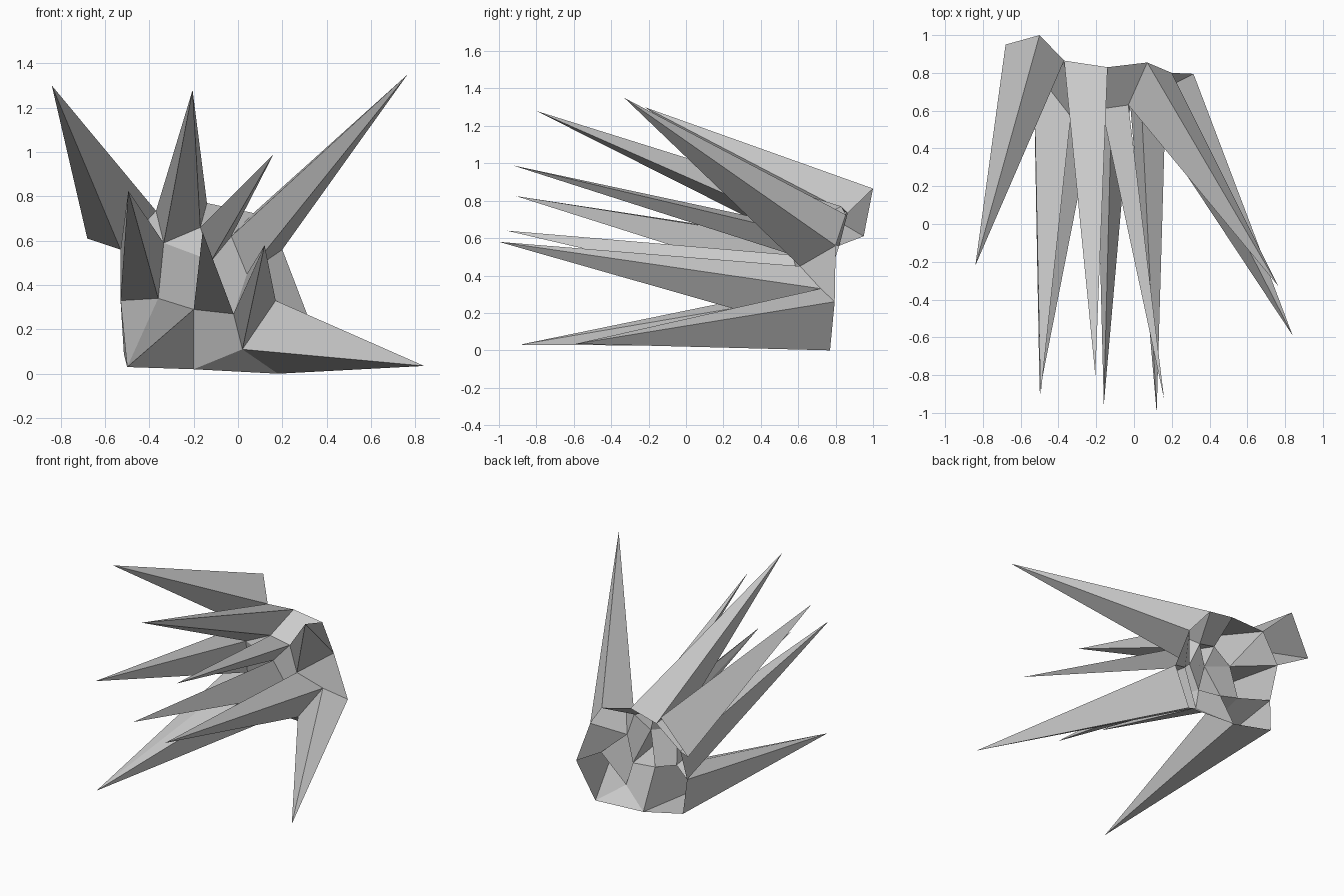
import bpy
from mathutils import Vector

cube = bpy.data.objects.get("Cube")
if cube:
    bpy.data.objects.remove(cube, do_unlink=True)

# One plain material for the whole shell
grey = bpy.data.materials.new("plain_grey")
grey.use_nodes = True
colour = (0.6, 0.6, 0.6, 1.0)
grey.diffuse_color = colour
grey.node_tree.nodes["Principled BSDF"].inputs["Base Color"].default_value = colour

# Open rim of the shell, walked around the back
rim = {
    "a": (-.68, .95, .61), "b": (-.5, 1, .865), "c": (-.37, .865, .735),
    "d": (-.14, .83, .77), "e": (.07, .855, .725), "f": (.2, .8, .56),
    "g": (.315, .795, .26), "h": (.18, .77, 0), "u": (-.2, .77, .02),
    "v": (-.515, .77, .09), "p": (-.53, .745, .33), "n": (-.53, .82, .56),
}

# Inner corners, where the spikes meet
inner = {
    "i": (.17, .72, .33), "j": (.04, .61, .45), "k": (-.03, .63, .62),
    "l": (-.17, .61, .66), "m": (-.335, .57, .59), "o": (-.12, .57, .51),
    "q": (-.36, .62, .34), "r": (-.2, .635, .29), "s": (-.02, .63, .27),
    "t": (.02, .65, .11),
}
corners = {key: Vector(co) for key, co in {**rim, **inner}.items()}

# Each spike: the loop of corners at its base, and its tip
spikes = {
    "spike_top_right": ("ancb", (-.84, -.22, 1.3)),
    "spike_top_middle": ("mldc", (-.205, -.8, 1.28)),
    "spike_top_left": ("jfek", (.765, -.33, 1.35)),
    "spike_upper_centre": ("okl", (.16, -.93, .99)),
    "spike_side_right": ("pqmn", (-.495, -.91, .825)),
    "spike_centre": ("rso", (-.16, -.96, .64)),
    "spike_side_left": ("tijs", (.12, -1, .58)),
    "spike_bottom_left": ("hgit", (.84, -.59, .035)),
    "spike_bottom_right": ("vurqp", (-.5, -.89, .03)),
}

# Flat panels filling the gaps between the spikes
panels = ["nmc", "mol", "qrom", "sjko", "lked", "igfj", "utsr", "uht"]


def add_part(name, points, faces):
    mesh = bpy.data.meshes.new(name)
    mesh.from_pydata(points, [], faces)
    mesh.materials.append(grey)
    mesh.update()
    part = bpy.data.objects.new(name, mesh)
    bpy.context.collection.objects.link(part)
    return part


def add_spike(name, loop, tip):
    # Hollow cone: one triangle from every base edge to the tip
    count = len(loop)
    points = [corners[key] for key in loop] + [Vector(tip)]
    add_part(name, points, [(n, (n + 1) % count, count) for n in range(count)])


for name, (loop, tip) in spikes.items():
    add_spike(name, loop, tip)

keys = list(corners)
used = sorted(set("".join(panels)), key=keys.index)
add_part("shell_panels", [corners[key] for key in used],
         [[used.index(key) for key in panel] for panel in panels])
